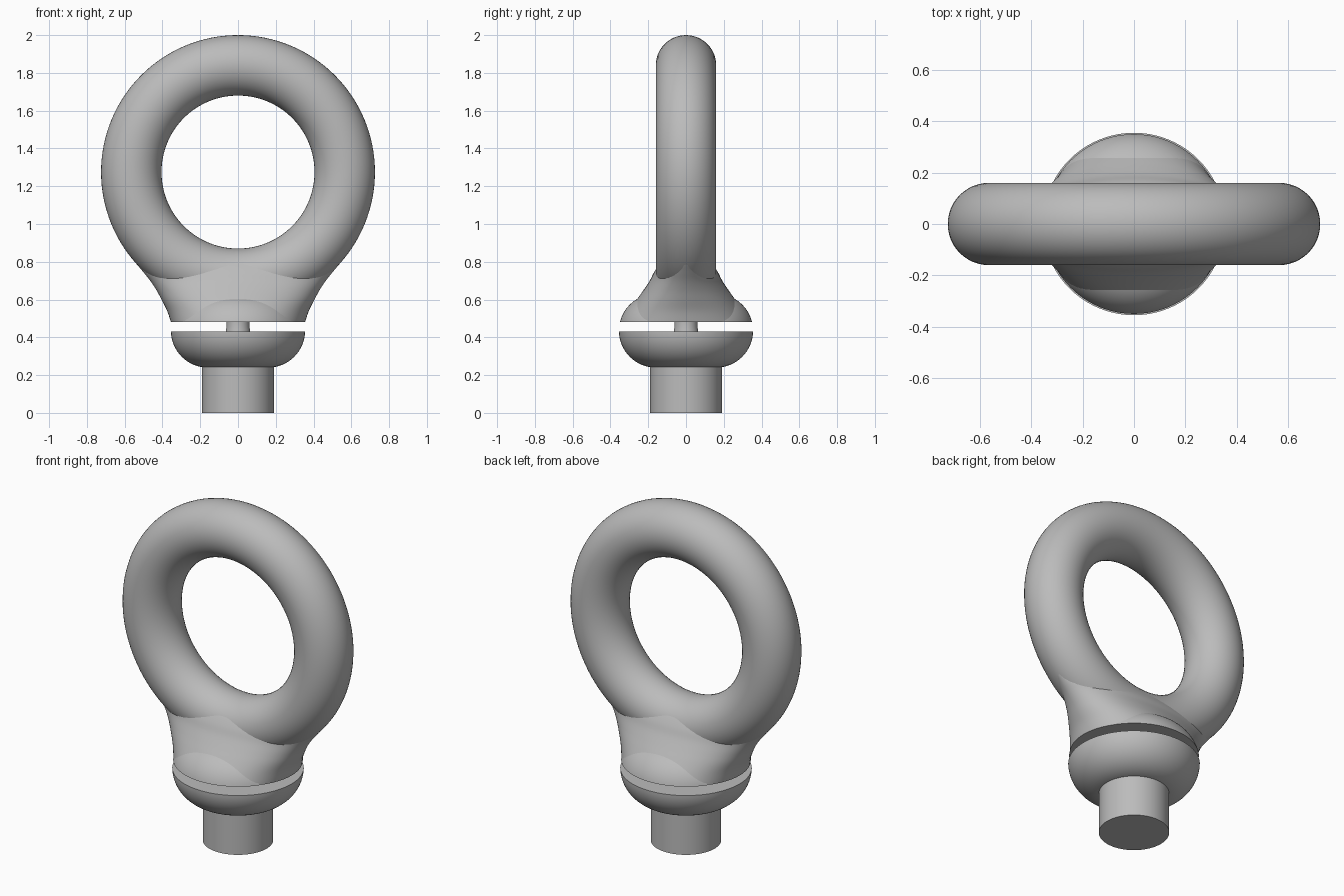
import bpy, bmesh, math

cube = bpy.data.objects.get("Cube")
if cube:
    bpy.data.objects.remove(cube, do_unlink=True)

steel = bpy.data.materials.new("grey steel")
steel.use_nodes = True
colour = (0.5, 0.5, 0.5, 1)
steel.diffuse_color = colour
steel.node_tree.nodes["Principled BSDF"].inputs["Base Color"].default_value = colour


def finish(obj, name):
    obj.name = name
    obj.data.materials.append(steel)
    bpy.ops.object.select_all(action="DESELECT")
    obj.select_set(True)
    bpy.context.view_layer.objects.active = obj
    bpy.ops.object.shade_smooth_by_angle(angle=math.radians(40))
    return obj


def loft(name, sections, sides=96):
    """Stack of elliptical sections (z, half width, half depth), capped."""
    bm = bmesh.new()
    rings = []
    for z, a, b in sections:
        angles = [2 * math.pi * i / sides for i in range(sides)]
        rings.append([bm.verts.new((a * math.cos(t), b * math.sin(t), z)) for t in angles])
    for low, high in zip(rings, rings[1:]):
        for i in range(sides):
            j = (i + 1) % sides
            bm.faces.new((low[i], low[j], high[j], high[i]))
    bm.faces.new(rings[0][::-1])
    bm.faces.new(rings[-1])
    mesh = bpy.data.meshes.new(name)
    bm.to_mesh(mesh)
    bm.free()
    obj = bpy.data.objects.new(name, mesh)
    bpy.context.collection.objects.link(obj)
    return finish(obj, name)


def smooth_sections(keys, steps=5):
    """Catmull-Rom interpolation between the key sections."""
    pts = [keys[0]] + keys + [keys[-1]]
    out = []
    for p, q, r, s in zip(pts, pts[1:], pts[2:], pts[3:]):
        for k in range(steps):
            t = k / steps
            out.append(tuple(
                0.5 * (2 * b + (c - a) * t + (2 * a - 5 * b + 4 * c - d) * t * t
                       + (3 * b - a - 3 * c + d) * t ** 3)
                for a, b, c, d in zip(p, q, r, s)))
    return out + [keys[-1]]


def collar(name, z_from, z_to, steps=20):
    """Slice of a rounded disc, between two heights."""
    centre, core, round_r = 0.435, 0.16, 0.195
    start = math.asin((z_from - centre) / round_r)
    end = math.asin((z_to - centre) / round_r)
    rows = []
    for i in range(steps + 1):
        t = start + (end - start) * i / steps
        r = core + round_r * math.cos(t)
        rows.append((centre + round_r * math.sin(t), r, r))
    return loft(name, rows)


# Lifting ring
bpy.ops.mesh.primitive_torus_add(
    major_radius=0.565, minor_radius=0.16, major_segments=128, minor_segments=48,
    location=(0, 0, 1.275), rotation=(math.pi / 2, 0, 0))
finish(bpy.context.object, "lifting_ring")

# Flared neck blending the ring into the collar
loft("neck", smooth_sections([
    (0.48, 0.355, 0.335), (0.54, 0.375, 0.30), (0.60, 0.405, 0.26),
    (0.65, 0.432, 0.225), (0.70, 0.465, 0.192), (0.75, 0.505, 0.166),
    (0.80, 0.545, 0.13), (0.84, 0.56, 0.085)]))

# Two halves of the collar with a gap between
collar("upper_collar", 0.48, 0.629)
collar("lower_collar", 0.241, 0.43)

# Pin joining the halves, and the shank below
loft("pin", [(0.425, 0.066, 0.066), (0.455, 0.061, 0.061), (0.485, 0.061, 0.061)], 48)
loft("shank", [(0, 0.19, 0.19), (0.25, 0.19, 0.19)])
